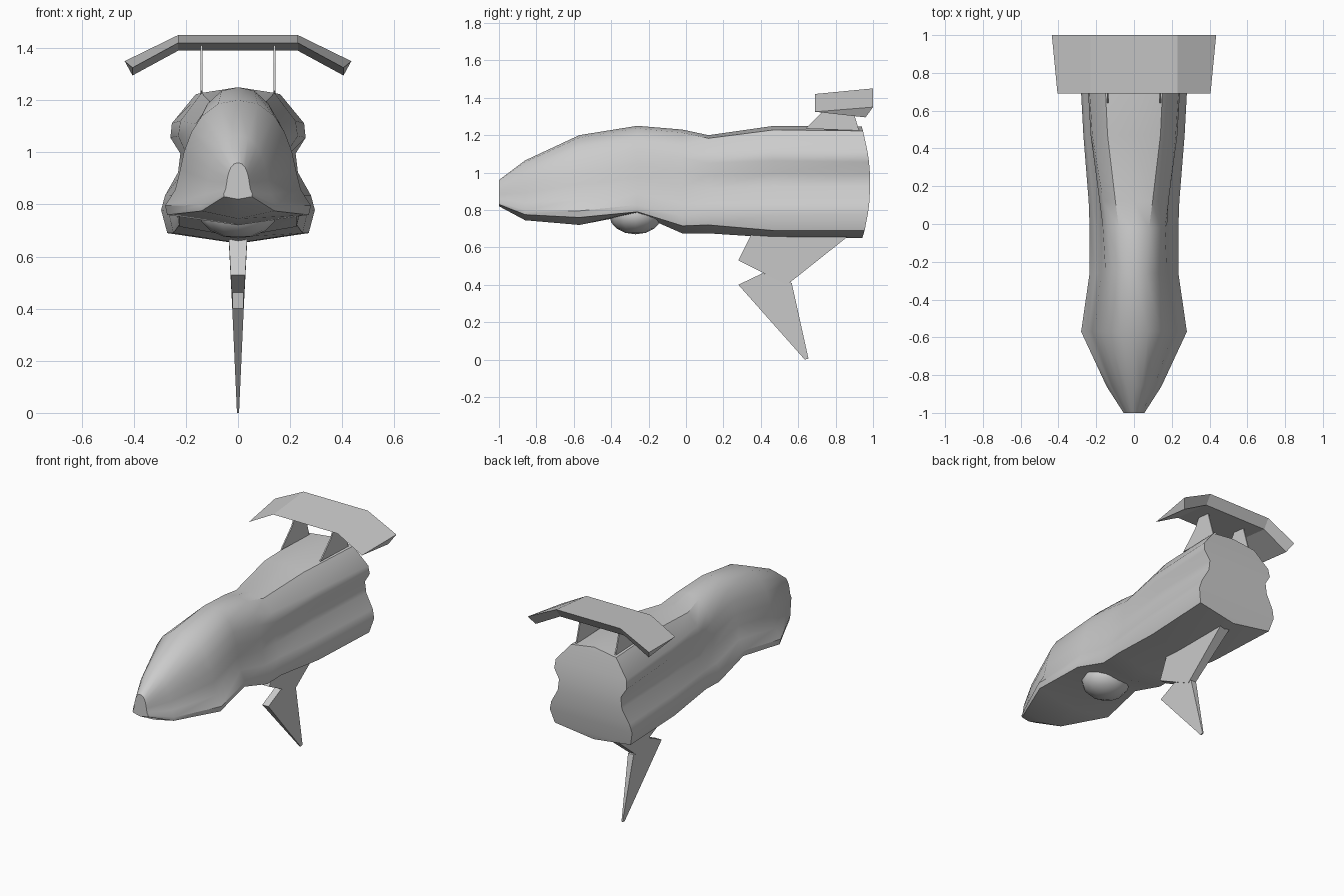
import bpy, bmesh
from math import radians
from mathutils import Matrix

if "Cube" in bpy.data.objects:
    bpy.data.objects.remove(bpy.data.objects["Cube"])


def finish(name, bm, smooth=None):
    bmesh.ops.recalc_face_normals(bm, faces=bm.faces[:])
    mesh = bpy.data.meshes.new(name)
    bm.to_mesh(mesh)
    bm.free()
    ob = bpy.data.objects.new(name, mesh)
    bpy.context.collection.objects.link(ob)
    if smooth:
        bpy.ops.object.select_all(action='DESELECT')
        ob.select_set(True)
        bpy.context.view_layer.objects.active = ob
        bpy.ops.object.shade_smooth_by_angle(angle=radians(smooth))
    return ob


def loft(bm, rings, closed=True, caps=True):
    """Join equal-length vertex rings with faces."""
    rings = [[bm.verts.new(p) for p in r] for r in rings]
    n = len(rings[0])
    for a, b in zip(rings, rings[1:]):
        for i in range(n if closed else n - 1):
            j = (i + 1) % n
            bm.faces.new((a[i], a[j], b[j], b[i]))
    if caps:
        bm.faces.new(rings[0])
        bm.faces.new(rings[-1])
    return rings


# Hull: half cross-sections (x / half width, height 0..1), keel edge to crown
FRONT = [(.97, 0), (1, .08), (.86, .22), (.79, .40), (.74, .55),
         (.64, .72), (.50, .86), (.27, .97), (0, 1)]
REAR = [(.92, 0), (1, .16), (.95, .26), (.78, .42), (.75, .55),
        (.88, .66), (.86, .76), (.55, .96), (0, 1)]
# y, half width, keel edge z, keel centre z, crown z, front-to-rear blend
STATIONS = [(-1.0, .055, .83, .82, .96, 0), (-.86, .145, .775, .745, 1.065, 0),
            (-.57, .28, .76, .72, 1.20, 0), (-.26, .235, .79, .78, 1.25, 0),
            (-.02, .235, .715, .675, 1.23, .25), (.12, .24, .72, .675, 1.20, .5),
            (.47, .268, .69, .652, 1.25, .9), (.985, .295, .69, .65, 1.245, 1)]
rings = []
for y, w, edge, keel, crown, k in STATIONS:
    half = []
    for (fx, fz), (rx, rz) in zip(FRONT, REAR):
        t = fz + (rz - fz) * k
        # the stern bows slightly towards its middle
        bow = .045 * ((t - .45) / .55) ** 2 if y > .9 else 0
        half.append(((fx + (rx - fx) * k) * w, y - bow, edge + t * (crown - edge)))
    bottom = (0, half[0][1] - (.012 if y > .9 else 0), keel)
    rings.append([bottom] + half + [(-x, yy, z) for x, yy, z in half[-2::-1]])
bm = bmesh.new()
vr = loft(bm, rings, caps=False)
for r in (vr[0], vr[-1]):
    n = len(r)
    for i in range(n // 2):
        quad = [r[i], r[i + 1], r[-(i + 1)], r[-i]]
        bm.faces.new(list(dict.fromkeys(quad)))
finish("hull", bm, 38)

# Belly pod
bm = bmesh.new()
bmesh.ops.create_uvsphere(
    bm, u_segments=12, v_segments=8, radius=1,
    matrix=Matrix.Translation((0, -.27, .77)) @ Matrix.Diagonal((.15, .14, .10, 1)))
finish("belly_pod", bm, 40)


def blade(name, outline):
    """Vertical plate; outline holds (y, z, half thickness)."""
    bm = bmesh.new()
    loft(bm, [[(s * t, y, z) for y, z, t in outline] for s in (1, -1)])
    finish(name, bm)


# Ventral pylon and the fin hanging from it
blade("ventral_pylon", [(.36, .69, .036), (.28, .53, .028),
                        (.54, .40, .022), (.88, .67, .036)])
blade("ventral_fin", [(.28, .40, .022), (.41, .462, .022), (.565, .41, .02),
                      (.655, .005, .004), (.635, 0, .004)])

# Tail wing: wedge profile with drooped tips
bm = bmesh.new()
wing = []
for side, tip in ((-1, 1), (-1, 0), (1, 0), (1, 1)):
    if tip:
        ring = [(.405, .69, 1.325), (.435, 1.0, 1.35), (.405, .96, 1.295)]
    else:
        ring = [(.23, .69, 1.42), (.23, 1.0, 1.45), (.23, .96, 1.39)]
    wing.append([(side * x, y, z) for x, y, z in ring])
loft(bm, wing)
finish("tail_wing", bm)

# Thin wing struts
for side, label in ((-1, "left"), (1, "right")):
    bm = bmesh.new()
    strut = [(.64, 1.235), (.75, 1.345), (.79, 1.42), (.87, 1.41), (.925, 1.225)]
    x = side * .14
    loft(bm, [[(x + d, y, z) for y, z in strut] for d in (-.004, .004)])
    finish("wing_strut_" + label, bm)
